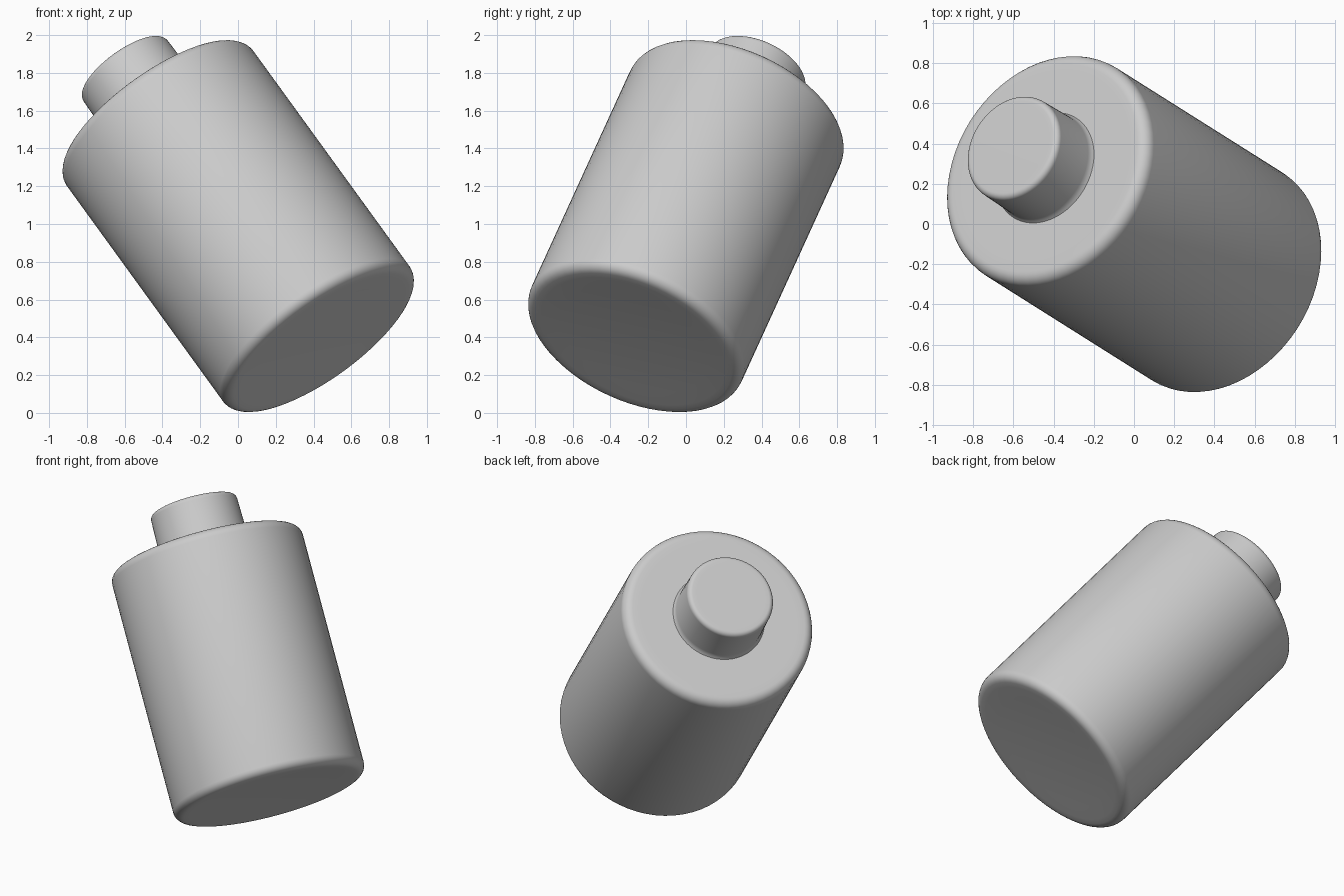
import bpy, bmesh, math
from mathutils import Vector, Matrix

if "Cube" in bpy.data.objects:
    bpy.data.objects.remove(bpy.data.objects["Cube"])

AXIS = Vector((-0.5505, 0.347, 0.7593)).normalized()
TILT = Matrix.Translation((0, 0, 0.99)) @ AXIS.to_track_quat('Z', 'Y').to_matrix().to_4x4()


def arc(cx, cz, r, a0, a1, n=6):
    """Profile points along a rounded corner, angles in degrees."""
    return [(cx + r * math.cos(math.radians(a0 + (a1 - a0) * i / n)),
             cz + r * math.sin(math.radians(a0 + (a1 - a0) * i / n))) for i in range(n + 1)]


def lathe(name, profile, sides=64):
    """Spin a (radius, height) profile about the tilted axis."""
    bm = bmesh.new()
    verts = [bm.verts.new((r, 0, z)) for r, z in profile]
    edges = [bm.edges.new(p) for p in zip(verts, verts[1:])]
    bmesh.ops.spin(bm, geom=verts + edges, cent=(0, 0, 0), axis=(0, 0, 1),
                   angle=math.tau, steps=sides, use_duplicate=False)
    bmesh.ops.remove_doubles(bm, verts=bm.verts, dist=1e-5)
    bmesh.ops.recalc_face_normals(bm, faces=bm.faces)
    bmesh.ops.transform(bm, matrix=TILT, verts=bm.verts)
    me = bpy.data.meshes.new(name)
    bm.to_mesh(me)
    bm.free()
    me.shade_smooth()
    ob = bpy.data.objects.new(name, me)
    bpy.context.collection.objects.link(ob)
    return ob


# Main cylinder with rounded rims and a barely dished base
lathe("body",
      [(0, -0.795), (0.42, -0.80), (0.52, -0.805)]
      + arc(0.555, -0.75, 0.055, -90, 0)
      + arc(0.55, 0.745, 0.06, 0, 90)
      + [(0.50, 0.805), (0.36, 0.805), (0, 0.805)])

# Small round cap on the top end, flaring slightly into the body
lathe("cap",
      [(0.30, 0.795), (0.285, 0.815), (0.28, 0.84)]
      + arc(0.245, 1.075, 0.03, 0, 90)
      + [(0.22, 1.105), (0, 1.107)])
